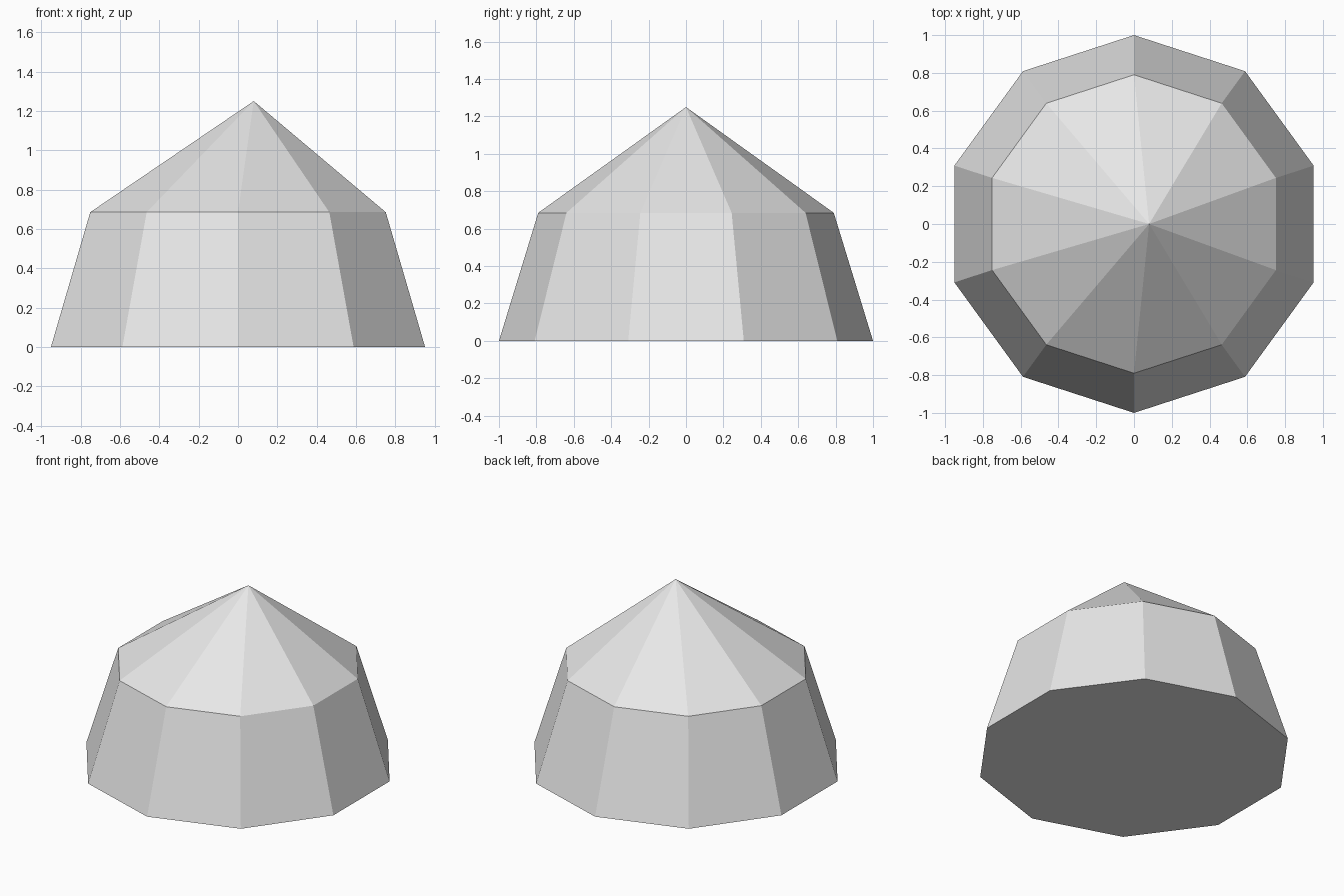
import bpy
import bmesh
from math import sin, cos, tau

cube = bpy.data.objects.get("Cube")
if cube:
    bpy.data.objects.remove(cube, do_unlink=True)

SIDES = 10

# Single plain grey
grey = bpy.data.materials.new("light_grey")
grey.use_nodes = True
colour = (0.8, 0.8, 0.8, 1.0)
grey.diffuse_color = colour
grey.node_tree.nodes["Principled BSDF"].inputs["Base Color"].default_value = colour


def ring(bm, radius, z):
    """Ten-sided ring with a corner pointing to the back."""
    return [bm.verts.new((radius * sin(tau * i / SIDES), radius * cos(tau * i / SIDES), z))
            for i in range(SIDES)]


bm = bmesh.new()
base = ring(bm, 1.0, 0.0)
shoulder = ring(bm, 0.79, 0.685)
apex = bm.verts.new((0.08, 0.0, 1.25))

# Closed underside, tapered wall and off-centre pointed cap
bm.faces.new(base)
for i in range(SIDES):
    j = (i + 1) % SIDES
    bm.faces.new((base[i], base[j], shoulder[j], shoulder[i]))
    bm.faces.new((shoulder[i], shoulder[j], apex))
bmesh.ops.recalc_face_normals(bm, faces=bm.faces)

mesh = bpy.data.meshes.new("pointed_dome")
bm.to_mesh(mesh)
bm.free()
mesh.materials.append(grey)
dome = bpy.data.objects.new("pointed_dome", mesh)
bpy.context.collection.objects.link(dome)
